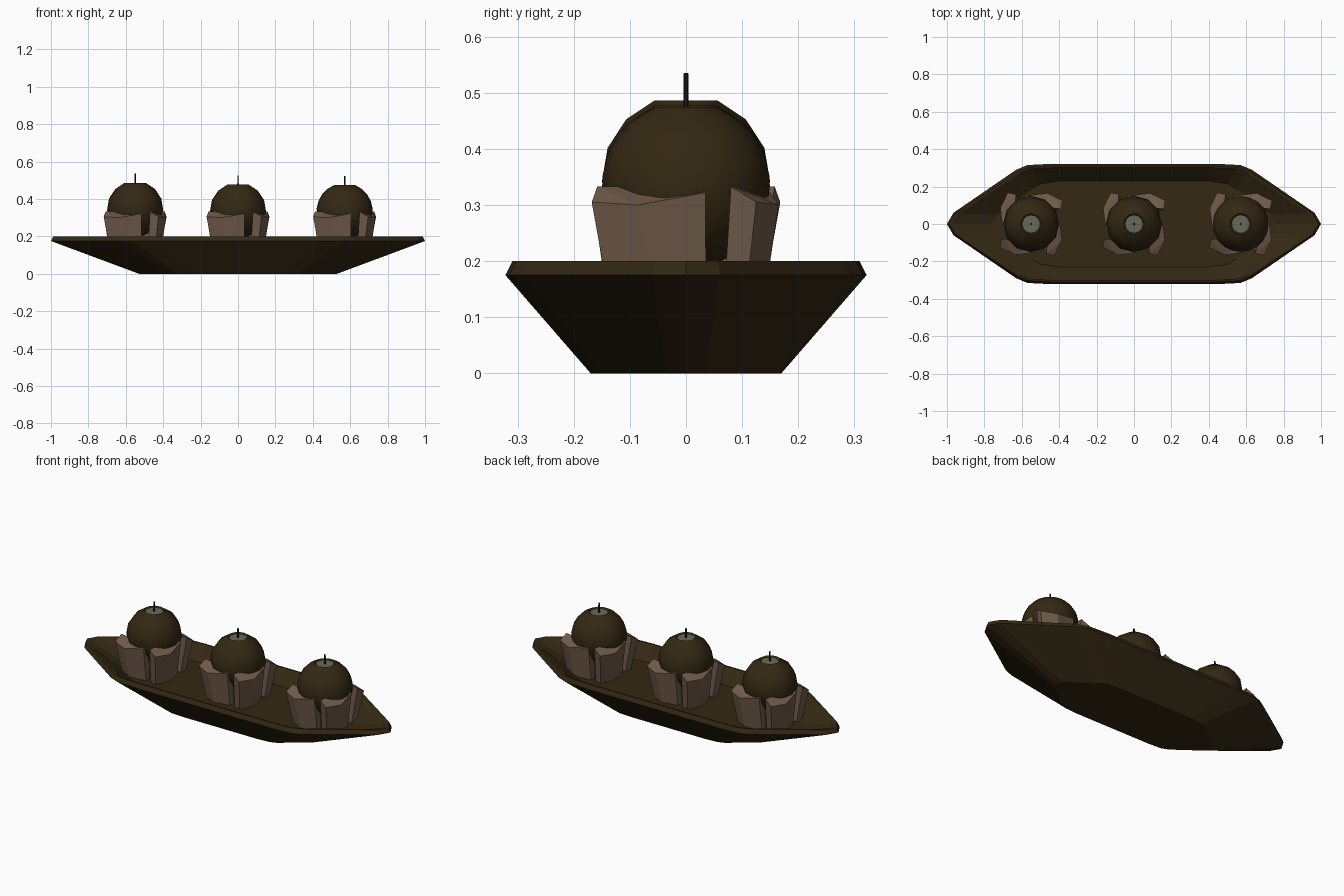
import bpy, bmesh, math
from mathutils import Vector

cube = bpy.data.objects.get("Cube")
if cube:
    bpy.data.objects.remove(cube, do_unlink=True)


def material(name, rgb):
    m = bpy.data.materials.new(name)
    m.use_nodes = True
    m.diffuse_color = (*rgb, 1)
    bsdf = next(n for n in m.node_tree.nodes if n.type == 'BSDF_PRINCIPLED')
    bsdf.inputs["Base Color"].default_value = (*rgb, 1)
    bsdf.inputs["Roughness"].default_value = 0.8
    return m


WOOD = material("dark brown wood", (0.034, 0.021, 0.0065))
STONE = material("dusty brown stone", (0.165, 0.105, 0.07))
WAX = material("grey green wax", (0.14, 0.14, 0.098))
WICK = material("black wick", (0.012, 0.01, 0.005))


def finish(name, bm, mats, smooth=None):
    bmesh.ops.recalc_face_normals(bm, faces=bm.faces)
    me = bpy.data.meshes.new(name)
    bm.to_mesh(me)
    bm.free()
    for m in mats:
        me.materials.append(m)
    ob = bpy.data.objects.new(name, me)
    bpy.context.collection.objects.link(ob)
    if smooth:
        bpy.ops.object.select_all(action='DESELECT')
        ob.select_set(True)
        bpy.context.view_layer.objects.active = ob
        bpy.ops.object.shade_smooth_by_angle(angle=math.radians(smooth))
    return ob


def loft(bm, rings):
    """Skin a stack of equal rings and cap both ends; returns the caps."""
    loops = [[bm.verts.new(p) for p in r] for r in rings]
    n = len(loops[0])
    for a, b in zip(loops, loops[1:]):
        for i in range(n):
            j = (i + 1) % n
            bm.faces.new((a[i], a[j], b[j], b[i]))
    return bm.faces.new(loops[0]), bm.faces.new(loops[-1])


def mirrored_ring(quarter, z):
    """Full outline from a quarter running from the +x tip to the +y side."""
    half = quarter + [(-x, y) for x, y in reversed(quarter)]
    return [(x, y, z) for x, y in half + [(x, -y) for x, y in half[-2:0:-1]]]


# Boat-shaped tray: foot, flared side, bevelled rim and sunken floor
foot = [(0.53, 0), (0.515, 0.035), (0.36, 0.15), (0.32, 0.165), (0.24, 0.17)]
edge = [(1.0, 0), (0.965, 0.06), (0.63, 0.29), (0.57, 0.315), (0.44, 0.322)]
floor = [(0.76, 0), (0.73, 0.05), (0.55, 0.185), (0.5, 0.215), (0.4, 0.23)]
rim = [(x * 0.988, y * 0.96) for x, y in edge]
lip = [(x * 0.972, y * 0.935) for x, y in edge]
bm = bmesh.new()
loft(bm, [mirrored_ring(foot, 0), mirrored_ring(edge, 0.175),
          mirrored_ring(rim, 0.2), mirrored_ring(lip, 0.2),
          mirrored_ring(floor, 0.125)])
finish("tray", bm, [WOOD])


# One leaning holder block; four make a pinwheel around each ball
FOOTPRINT = [(0.165, -0.085), (0.125, -0.168), (0.08, -0.158),
             (0.105, 0.035), (0.15, 0.035)]
TOPS = [0.3, 0.305, 0.333, 0.333, 0.322]


def holder_block(name, cx, turn):
    bm = bmesh.new()
    c, s = math.cos(turn), math.sin(turn)

    def place(x, y, z):
        return (cx + c * x - s * y, s * x + c * y, z)
    low = [place(x * 0.84, y * 0.84 + 0.006, 0.122) for x, y in FOOTPRINT]
    high = [place(x, y, z) for (x, y), z in zip(FOOTPRINT, TOPS)]
    caps = loft(bm, [low, high])
    bmesh.ops.triangulate(bm, faces=[caps[1]])
    finish(name, bm, [STONE])


# Ball with a small flat top of pale wax, slightly sunken
def ball(name, cx, top, sides, steps):
    bm = bmesh.new()
    r, cz = 0.15, top - 0.138
    lo, hi = math.radians(-72), math.radians(68)
    prof = []
    for i in range(steps + 1):
        a = lo + (hi - lo) * i / steps
        prof.append((r * math.cos(a), cz + r * math.sin(a)))
    prof.append((0.048, top - 0.006))
    rings = [[(cx + q * math.cos(t), q * math.sin(t), z)
              for t in (math.tau * k / sides for k in range(sides))]
             for q, z in prof]
    caps = loft(bm, rings)
    caps[1].material_index = 1
    finish(name, bm, [WOOD, WAX], smooth=32)


def wick(name, cx, z0, z1):
    bm = bmesh.new()
    bmesh.ops.create_cone(bm, cap_ends=True, segments=6, radius1=0.005,
                          radius2=0.004, depth=z1 - z0)
    bmesh.ops.translate(bm, verts=bm.verts, vec=Vector((cx, 0, (z0 + z1) / 2)))
    finish(name, bm, [WICK])


# Three candles along the tray
for place, cx, top, sides, steps in (("right", -0.55, 0.485, 12, 6),
                                     ("middle", 0.0, 0.476, 12, 6),
                                     ("left", 0.57, 0.473, 20, 9)):
    ball(place + "_candle_ball", cx, top, sides, steps)
    wick(place + "_wick", cx, top - 0.02, top + 0.05)
    for k in range(4):
        holder_block(f"{place}_holder_block_{k + 1}", cx, k * math.pi / 2)
